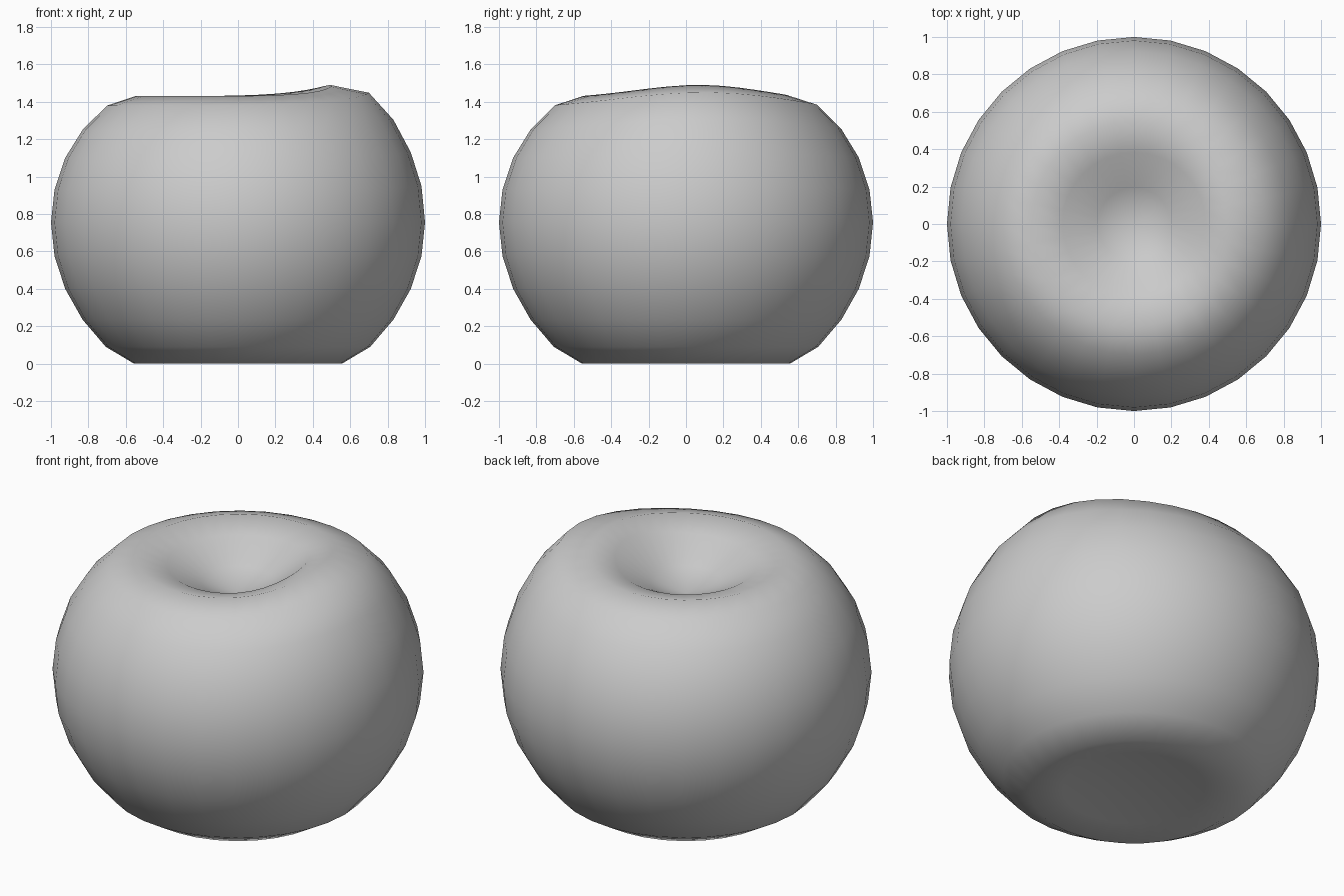
import bpy, bmesh, math

if "Cube" in bpy.data.objects:
    bpy.data.objects.remove(bpy.data.objects["Cube"])

SEG = 32
# (radius, height, lift of the raised right-hand lobe), bottom to top
PROFILE = [
    (0.195, 0.045, 0), (0.383, 0.025, 0), (0.556, 0.0, 0), (0.707, 0.09, 0),
    (0.831, 0.235, 0), (0.924, 0.40, 0), (0.981, 0.575, 0), (1.0, 0.755, 0),
    (0.981, 0.93, 0.02), (0.924, 1.10, 0.03), (0.831, 1.25, 0.055),
    (0.70, 1.38, 0.07), (0.55, 1.43, 0.06), (0.383, 1.385, 0.06),
    (0.195, 1.285, 0.01),
]


def lobe(angle):
    """Bump that raises the rim on the right side."""
    d = math.atan2(math.sin(angle - 0.14), math.cos(angle - 0.14))
    return math.exp(-(d / 0.85) ** 2)


bm = bmesh.new()

# Body rings
rings = []
for r, z, lift in PROFILE:
    ring = []
    for i in range(SEG):
        a = 2 * math.pi * i / SEG
        k = lobe(a)
        rr = r - (0.05 * k if r == 0.55 else 0)
        ring.append(bm.verts.new((rr * math.cos(a), rr * math.sin(a), z + lift * k)))
    rings.append(ring)

# Skin between the rings
for low, high in zip(rings, rings[1:]):
    for i in range(SEG):
        j = (i + 1) % SEG
        bm.faces.new((low[i], low[j], high[j], high[i]))

# Bottom hollow and stem dimple
bottom = bm.verts.new((0, 0, 0.05))
top = bm.verts.new((0, 0, 1.215))
for i in range(SEG):
    j = (i + 1) % SEG
    bm.faces.new((bottom, rings[0][j], rings[0][i]))
    bm.faces.new((top, rings[-1][i], rings[-1][j]))

for f in bm.faces:
    f.smooth = True
mesh = bpy.data.meshes.new("fruit_body")
bm.to_mesh(mesh)
bm.free()
obj = bpy.data.objects.new("fruit_body", mesh)
bpy.context.collection.objects.link(obj)
